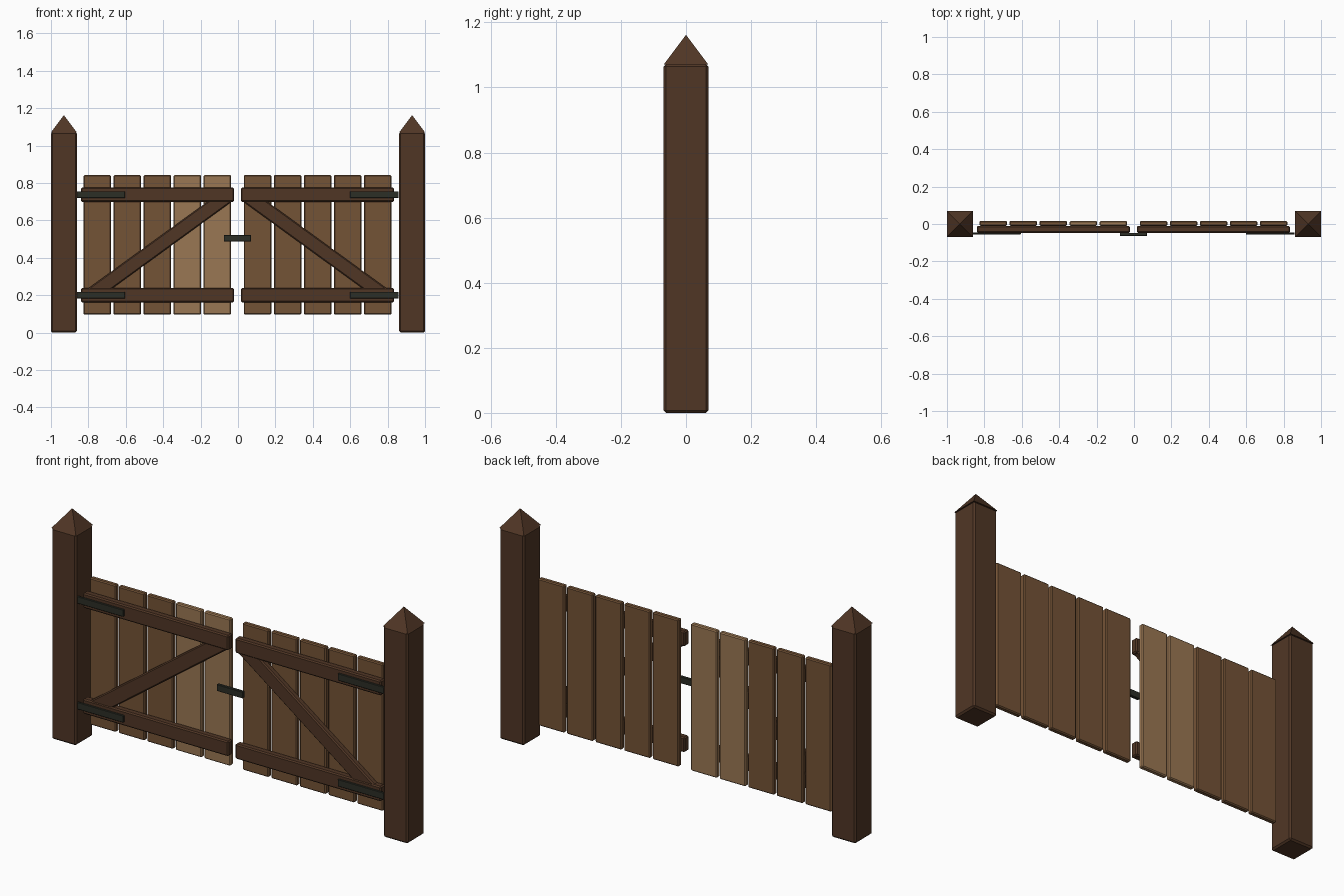
import bpy, bmesh, math
from mathutils import Matrix

if "Cube" in bpy.data.objects:
    bpy.data.objects.remove(bpy.data.objects["Cube"])


def material(name, rgb):
    m = bpy.data.materials.new(name)
    lin = [((c / 255 + 0.055) / 1.055) ** 2.4 for c in rgb]
    m.diffuse_color = (*lin, 1)
    m.use_nodes = True
    m.node_tree.nodes["Principled BSDF"].inputs["Base Color"].default_value = m.diffuse_color
    return m


DARK = material("dark_wood", (80, 54, 37))
PLANK = material("plank_wood", (116, 83, 54))
PALE = material("pale_wood", (154, 119, 83))
IRON = material("iron", (44, 46, 38))


def finish(bm, name, mat):
    mesh = bpy.data.meshes.new(name)
    bm.to_mesh(mesh)
    bm.free()
    mesh.materials.append(mat)
    ob = bpy.data.objects.new(name, mesh)
    bpy.context.collection.objects.link(ob)
    return ob


def box(name, x, y, z, mat, bevel=0.004, angle=0.0):
    """Bevelled box from (min, max) ranges, turned about y by angle."""
    bm = bmesh.new()
    size = [r[1] - r[0] for r in (x, y, z)]
    bmesh.ops.create_cube(bm, size=1, matrix=Matrix.Diagonal((*size, 1)))
    bmesh.ops.bevel(bm, geom=bm.edges[:], offset=bevel, segments=1, affect='EDGES')
    ob = finish(bm, name, mat)
    ob.location = [sum(r) / 2 for r in (x, y, z)]
    ob.rotation_euler.y = angle
    return ob


HALF = 0.069                      # half width of a post
RAIL_Y = (-0.047, -0.010)
RAIL_Z = (0.20, 0.737)
SHIFT = -0.003                    # the pair of leaves sits slightly off centre

for side, label in ((-1, "left"), (1, "right")):
    def span(a, b):
        return tuple(sorted((side * a + SHIFT, side * b + SHIFT)))

    # post with pyramid cap
    px = side * (1 - HALF)
    box(label + "_post", (px - HALF, px + HALF), (-HALF, HALF), (0, 1.072), DARK, 0.008)
    bm = bmesh.new()
    bmesh.ops.create_cone(bm, cap_ends=True, segments=4, radius1=HALF * math.sqrt(2),
                          radius2=0, depth=0.092,
                          matrix=Matrix.Translation((px, 0, 1.116))
                          @ Matrix.Rotation(math.pi / 4, 4, 'Z'))
    finish(bm, label + "_post_cap", DARK)

    # planks, counted from the middle; two on the left are paler
    for i in range(5):
        a = 0.034 + i * 0.1605
        mat = PALE if side < 0 and i < 2 else PLANK
        box(f"{label}_plank_{i + 1}", span(a, a + 0.147), (-0.010, 0.016),
            (0.096, 0.842), mat, 0.005)

    # rails and hinge straps
    for z, level in zip(RAIL_Z, ("lower", "upper")):
        box(f"{label}_{level}_rail", span(0.019, 0.837), RAIL_Y,
            (z - 0.038, z + 0.038), DARK, 0.006)
        box(f"{label}_{level}_hinge_strap", span(0.602, 0.862), (-0.056, -0.046),
            (z - 0.018, z + 0.018), IRON, 0.002)

    # diagonal brace, falling from the middle towards the post
    dx, dz = 0.739, RAIL_Z[1] - RAIL_Z[0]
    cx, cz, length = side * 0.4135 + SHIFT, sum(RAIL_Z) / 2, math.hypot(dx, dz)
    box(label + "_brace", (cx - length / 2, cx + length / 2), (-0.043, -0.010),
        (cz - 0.038, cz + 0.038), DARK, 0.006, side * math.atan2(dz, dx))

# latch bar across the gap
box("latch_bar", (-0.076, 0.070), (-0.063, -0.047), (0.488, 0.522), IRON, 0.002)
